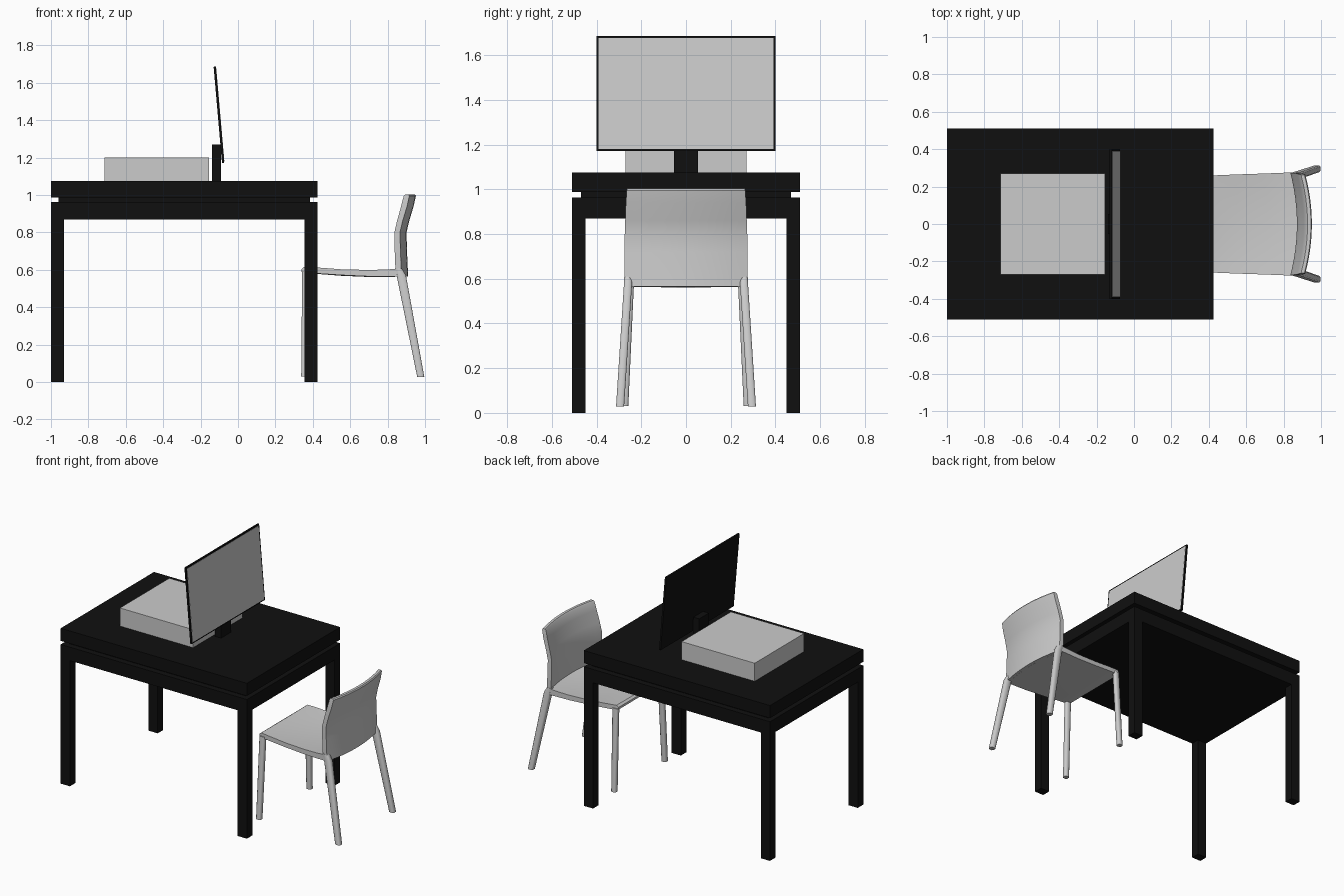
import bpy, bmesh, math

if "Cube" in bpy.data.objects:
    bpy.data.objects.remove(bpy.data.objects["Cube"])

black = bpy.data.materials.new("black")
black.diffuse_color = (0.005, 0.005, 0.005, 1)
black.use_nodes = True
black.node_tree.nodes["Principled BSDF"].inputs["Base Color"].default_value = black.diffuse_color


def box(name, x, y, z, mat=None, tilt=0):
    bpy.ops.mesh.primitive_cube_add(size=1)
    ob = bpy.context.object
    ob.name = name
    ob.location = [sum(r) / 2 for r in (x, y, z)]
    ob.scale = [r[1] - r[0] for r in (x, y, z)]
    ob.rotation_euler.y = tilt
    if mat:
        ob.data.materials.append(mat)
    return ob


def loft(name, rings, angle=40):
    """Skin a list of equal closed rings and cap both ends."""
    bm = bmesh.new()
    vs = [[bm.verts.new(p) for p in ring] for ring in rings]
    n = len(rings[0])
    for a, b in zip(vs, vs[1:]):
        for i in range(n):
            j = (i + 1) % n
            bm.faces.new((a[i], a[j], b[j], b[i]))
    # caps are strips between the two halves of the ring
    for ring in (vs[0], vs[-1]):
        for i in range(n // 2 - 1):
            bm.faces.new((ring[i], ring[i + 1], ring[n - 2 - i], ring[n - 1 - i]))
    bmesh.ops.recalc_face_normals(bm, faces=bm.faces)
    me = bpy.data.meshes.new(name)
    bm.to_mesh(me)
    bm.free()
    ob = bpy.data.objects.new(name, me)
    bpy.context.collection.objects.link(ob)
    bpy.ops.object.select_all(action='DESELECT')
    ob.select_set(True)
    bpy.context.view_layer.objects.active = ob
    bpy.ops.object.shade_smooth_by_angle(angle=math.radians(angle))
    return ob


# desk
box("desk_top", (-1, 0.425), (-0.51, 0.51), (0.988, 1.075), black)
box("desk_gap_core", (-0.96, 0.385), (-0.47, 0.47), (0.955, 0.99), black)
box("desk_apron", (-1, 0.425), (-0.51, 0.51), (0.87, 0.963), black)
for xn, x in (("left", -1), ("right", 0.355)):
    for yn, y in (("front", -0.51), ("back", 0.45)):
        box(f"desk_leg_{yn}_{xn}", (x, x + 0.07), (y, y + 0.06), (0, 0.87), black)

# computer case and monitor
box("computer_case", (-0.715, -0.155), (-0.27, 0.27), (1.075, 1.2))
box("monitor_stand", (-0.138, -0.092), (-0.053, 0.053), (1.075, 1.27), black)
tilt = -0.087
box("monitor_frame", (-0.108, -0.096), (-0.4, 0.4), (1.17, 1.687), black, tilt)
box("monitor_screen", (-0.0975, -0.0945), (-0.391, 0.391), (1.179, 1.678), None, tilt)

# chair seat: x, half width, top z, bottom z, centre dip, backward bow
N = 12
T = [-1 + 2 * i / N for i in range(N + 1)]
seat = [(0.34, 0.25, 0.605, 0.59, 0.0, 0.0), (0.355, 0.255, 0.617, 0.583, 0.002, 0.0),
        (0.43, 0.26, 0.612, 0.58, 0.008, 0.0), (0.55, 0.265, 0.603, 0.572, 0.012, 0.0),
        (0.70, 0.27, 0.599, 0.565, 0.012, 0.01), (0.80, 0.274, 0.602, 0.565, 0.008, 0.025),
        (0.855, 0.275, 0.607, 0.565, 0.002, 0.035)]
rings = []
for x, w, zt, zb, dip, bow in seat:
    def point(t, z):
        c = 1 - t * t
        return (x + bow * c, w * t, z - dip * c)
    rings.append([point(t, zt) for t in T] + [point(t, zb + dip * 0.7 * (1 - t * t)) for t in reversed(T)])
loft("chair_seat", rings)

# chair backrest: z, front x, back x, half width
back = [(0.565, 0.848, 0.875, 0.274), (0.62, 0.841, 0.872, 0.275), (0.72, 0.837, 0.868, 0.275),
        (0.80, 0.836, 0.866, 0.274), (0.86, 0.85, 0.880, 0.272),
        (0.94, 0.872, 0.904, 0.269), (0.995, 0.886, 0.916, 0.265), (1.003, 0.893, 0.911, 0.263)]
rings = []
for z, xf, xb, w in back:
    rings.append([(xf + 0.035 * (1 - t * t), w * t, z) for t in T]
                 + [(xb + 0.035 * (1 - t * t), w * t, z) for t in reversed(T)])
loft("chair_backrest", rings)


# chair legs: rings of x0, x1, y0, y1, z
def leg(name, spans):
    for side, s in (("front", -1), ("back", 1)):
        rings = []
        for x0, x1, y0, y1, z in spans:
            b = 0.007
            ring = [(x0, y0 + b), (x0, y1 - b), (x0 + b, y1), (x1 - b, y1),
                    (x1, y1 - b), (x1, y0 + b), (x1 - b, y0), (x0 + b, y0)]
            rings.append([(x, s * y, z) for x, y in ring])
        loft(f"{name}_{side}", rings, 50)


leg("chair_leg_left", [(0.338, 0.373, 0.258, 0.292, 0.03), (0.343, 0.385, 0.232, 0.262, 0.595)])
leg("chair_leg_right", [(0.958, 0.996, 0.277, 0.313, 0.028), (0.848, 0.898, 0.242, 0.278, 0.57),
                        (0.84, 0.875, 0.242, 0.276, 0.61)])
